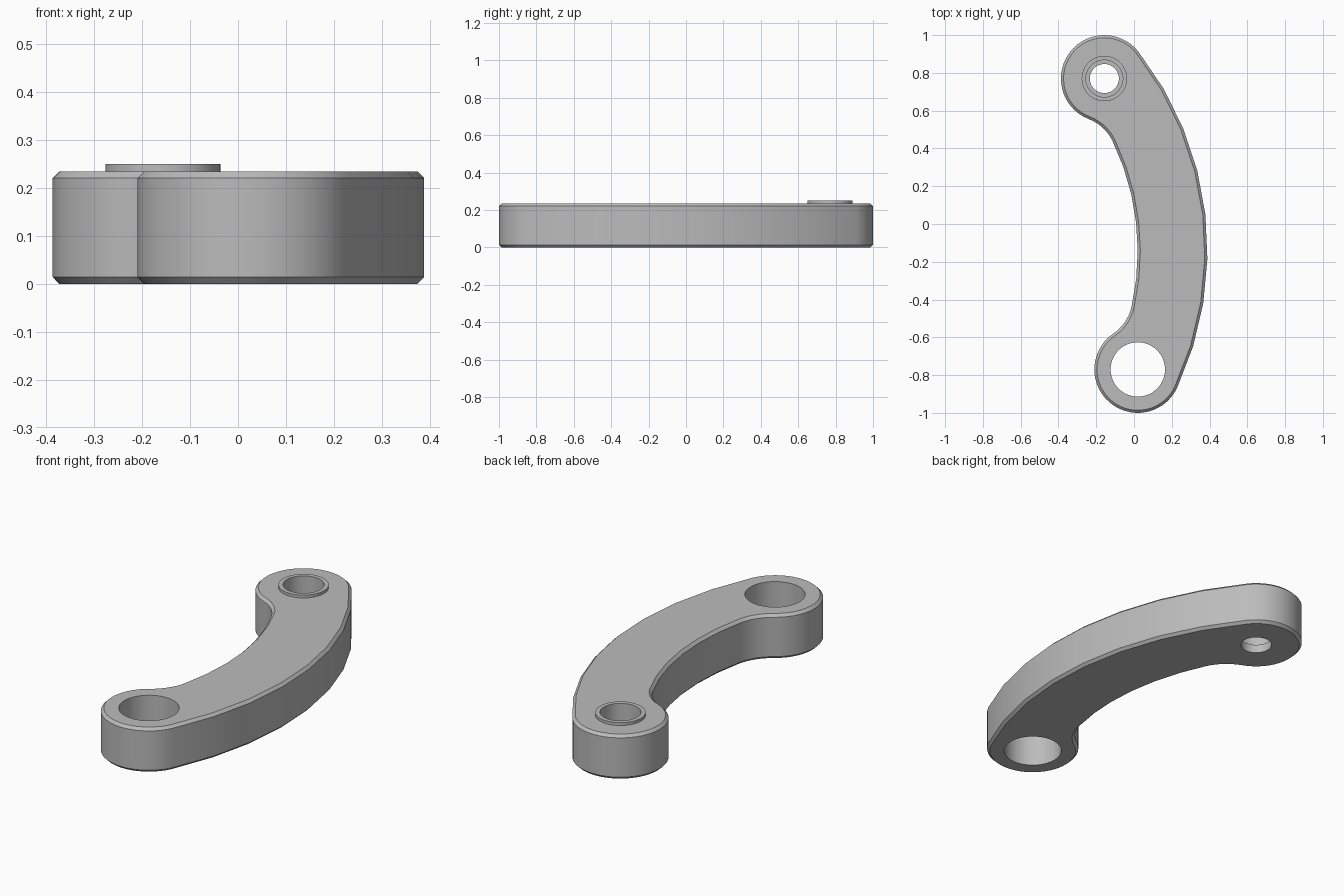
import bpy, bmesh
from math import sin, cos, pi, acos, atan2, hypot
from mathutils import Vector, Matrix

cube = bpy.data.objects.get("Cube")
if cube:
    bpy.data.objects.remove(cube)

# Key dimensions: eye centres, radii, heights
EYE_A, EYE_B = Vector((-0.157, 0.77)), Vector((0.02, -0.77))
EYE_R, FILLET_R, INNER_R = 0.23, 0.23, 1.34
ARC_OFFSET = 1.26          # distance from arc centre to the line between the eyes
TOP, CHAMFER = 0.235, 0.014

# Local frame: arc centre at the origin, link symmetric about its x axis
half = (EYE_A - EYE_B).length / 2
axis = (EYE_A - EYE_B).normalized()
side = Vector((axis.y, -axis.x))
centre = (EYE_A + EYE_B) / 2 - side * ARC_OFFSET
spin = Matrix.Rotation(atan2(side.y, side.x), 2)

eye = Vector((ARC_OFFSET, half))
reach = eye.length
alpha = atan2(half, ARC_OFFSET)
outer_r = reach + EYE_R

# Fillet circle touching both the eye and the inner arc
r1, r2 = INNER_R - FILLET_R, EYE_R + FILLET_R
beta = alpha - acos((r1 * r1 + reach * reach - r2 * r2) / (2 * r1 * reach))
fillet = Vector((cos(beta), sin(beta))) * r1
gamma = atan2(fillet.y - eye.y, fillet.x - eye.x) % (2 * pi)


def arc(c, r, a0, a1, n):
    steps = [a0 + (a1 - a0) * i / n for i in range(n + 1)]
    return [c + Vector((cos(a), sin(a))) * r for a in steps]


def outline(inset):
    """Closed link outline, moved inwards by inset."""
    origin = Vector((0, 0))
    pts = arc(origin, outer_r - inset, 0, alpha, 4)
    pts += arc(eye, EYE_R - inset, alpha, gamma, 28)[1:]
    pts += arc(fillet, FILLET_R + inset, gamma - pi, beta, 7)[1:]
    pts += arc(origin, INNER_R + inset, beta, 0, 3)[1:]
    pts += [Vector((p.x, -p.y)) for p in reversed(pts[1:-1])]
    return [centre + spin @ p for p in pts]


def circle(c, r):
    return arc(c, r, 0, 2 * pi, 48)[:-1]


bm = bmesh.new()


def loop(points, z):
    return [bm.verts.new((p.x, p.y, z)) for p in points]


def wall(loops):
    """Quads between successive loops."""
    for a, b in zip(loops, loops[1:]):
        n = len(a)
        for i in range(n):
            j = (i + 1) % n
            bm.faces.new((a[i], a[j], b[j], b[i]))


def cap(*loops):
    """Flat face with holes, filled between its boundary loops."""
    edges = []
    for ring in loops:
        edges += [bm.edges.get((ring[i - 1], ring[i])) for i in range(len(ring))]
    bmesh.ops.triangle_fill(bm, use_beauty=True, use_dissolve=False, edges=edges)


# Chamfered outer wall
body = [loop(outline(i), z) for i, z in (
    (CHAMFER, 0), (0, CHAMFER), (0, TOP - CHAMFER), (CHAMFER, TOP))]
wall(body)

# Plain through hole in the front eye
bore = [loop(circle(EYE_B, 0.144), z) for z in (0, TOP)]
wall(bore)

# Raised collar and stepped hole in the back eye
collar = [loop(circle(EYE_A, r), z) for r, z in (
    (0.12, TOP), (0.12, 0.25), (0.098, 0.25),
    (0.098, 0.045), (0.077, 0.045), (0.077, 0))]
wall(collar)

# Top and bottom faces
cap(body[-1], bore[1], collar[0])
cap(body[0], bore[0], collar[-1])
bmesh.ops.recalc_face_normals(bm, faces=bm.faces[:])

mesh = bpy.data.meshes.new("curved_link_arm")
bm.to_mesh(mesh)
bm.free()
link = bpy.data.objects.new("curved_link_arm", mesh)
bpy.context.collection.objects.link(link)

# Material
grey = bpy.data.materials.new("plain_grey")
grey.use_nodes = True
colour = (0.5, 0.5, 0.5, 1)
grey.diffuse_color = colour
for node in grey.node_tree.nodes:
    if node.type == "BSDF_PRINCIPLED":
        node.inputs["Base Color"].default_value = colour
mesh.materials.append(grey)

# Smooth curved walls, sharp rims
bpy.ops.object.select_all(action="DESELECT")
link.select_set(True)
bpy.context.view_layer.objects.active = link
bpy.ops.object.shade_smooth_by_angle(angle=pi / 6)
